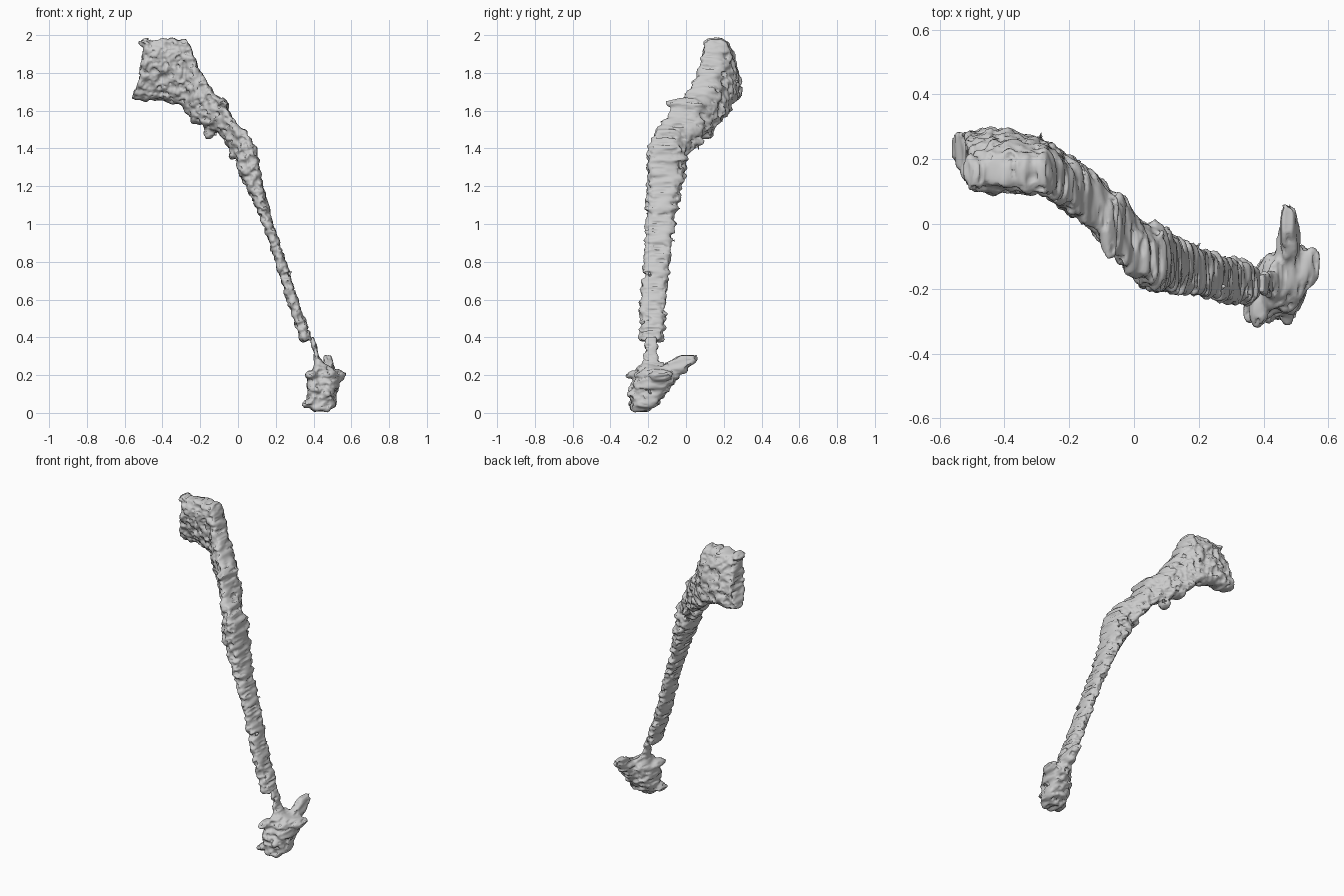
import bpy, bmesh, math
from mathutils import Vector, noise


def spow(v, p):
    return math.copysign(abs(v) ** p, v)


def loft(name, sections, sides=44, step=0.011, power=0.65, rough=0.024):
    """Skin oval slices; a section is edge point A, edge point B (x, y, z), half depth in y."""
    rows = []
    for (a0, b0, h0), (a1, b1, h1) in zip(sections, sections[1:]):
        a0, b0, a1, b1 = Vector(a0), Vector(b0), Vector(a1), Vector(b1)
        n = max(2, math.ceil(max((a1 - a0).length, (b1 - b0).length) / step))
        for i in range(n):
            t = i / n
            rows.append((a0.lerp(a1, t), b0.lerp(b1, t), h0 + (h1 - h0) * t))
    a, b, h = sections[-1]
    rows.append((Vector(a), Vector(b), h))

    bm = bmesh.new()
    rings = []
    for a, b, h in rows:
        mid, half = (a + b) / 2, (a - b) / 2
        ring = []
        for k in range(sides):
            ang = 2 * math.pi * k / sides
            c, s = spow(math.cos(ang), power), spow(math.sin(ang), power)
            p = mid + half * c + Vector((0, h * s, 0))
            # scan-like roughness: strong along y, fine in x and z
            depth = noise.noise((p.x * 22, p.y * 5, p.z * 42))
            depth += 0.6 * noise.noise((p.x * 50, p.y * 8 + 7, p.z * 75))
            p.y += s * min(h, 0.1) / 0.1 * rough * depth * 1.3
            ring.append(bm.verts.new(p))
        rings.append(ring)
    for r0, r1 in zip(rings, rings[1:]):
        for k in range(sides):
            j = (k + 1) % sides
            bm.faces.new((r0[k], r0[j], r1[j], r1[k]))
    for ring in (rings[0], rings[-1]):
        centre = bm.verts.new(sum((v.co for v in ring), Vector()) / sides)
        for k in range(sides):
            bm.faces.new((ring[k], ring[(k + 1) % sides], centre))
    bmesh.ops.recalc_face_normals(bm, faces=bm.faces)
    mesh = bpy.data.meshes.new(name)
    bm.to_mesh(mesh)
    bm.free()
    ob = bpy.data.objects.new(name, mesh)
    bpy.context.collection.objects.link(ob)
    return ob


def knob(x, y, z, rx, ry, rz):
    """Flattened ball from stacked ovals."""
    return loft("knob", [((x + rx * math.cos(t), y, z + rz * math.sin(t)),
                          (x - rx * math.cos(t), y, z + rz * math.sin(t)), ry * math.cos(t))
                         for t in (-1.45, -0.9, -0.4, 0, 0.4, 0.9, 1.45)], sides=24)


def fuse(name, parts):
    """Join parts into one skin, then pit and roughen it."""
    bpy.ops.object.select_all(action='DESELECT')
    for ob in parts:
        ob.select_set(True)
    bpy.context.view_layer.objects.active = parts[0]
    bpy.ops.object.join()
    ob = parts[0]
    ob.name = name
    mod = ob.modifiers.new("skin", 'REMESH')
    mod.mode, mod.voxel_size = 'VOXEL', 0.008
    bpy.ops.object.modifier_apply(modifier=mod.name)
    for v in ob.data.vertices:
        c = v.co
        bump = noise.noise((c.x * 34, c.y * 9, c.z * 34))
        pit = max(0, noise.noise((c.x * 55 + 5, c.y * 12, c.z * 70)) - 0.22)
        v.co = c + v.normal * (0.011 * bump - 0.035 * pit)
        v.co.z = min(max(v.co.z, 0.0), 2.0)
    for f in ob.data.polygons:
        f.use_smooth = True


# Broad head plate bending down into the long shaft
head = loft("head", [
    ((-0.515, 0.23, 1.76), (-0.565, 0.235, 1.665), 0.05),
    ((-0.51, 0.18, 1.89), (-0.54, 0.235, 1.655), 0.065),
    ((-0.48, 0.155, 1.965), (-0.51, 0.235, 1.65), 0.072),
    ((-0.38, 0.155, 1.985), (-0.42, 0.235, 1.655), 0.08),
    ((-0.27, 0.155, 1.98), (-0.30, 0.205, 1.625), 0.078),
    ((-0.20, 0.12, 1.81), (-0.25, 0.16, 1.56), 0.084),
    ((-0.12, 0.06, 1.69), (-0.16, 0.10, 1.51), 0.088),
    ((-0.06, 0.0, 1.63), (-0.10, 0.05, 1.48), 0.097),
    ((-0.01, -0.06, 1.53), (-0.05, -0.01, 1.40), 0.10),
    ((0.05, -0.11, 1.49), (-0.01, -0.06, 1.35), 0.09),
])
shaft = loft("shaft", [
    ((0.04, -0.12, 1.49), (-0.015, -0.08, 1.36), 0.08),
    ((0.10, -0.11, 1.41), (0.0, -0.09, 1.27), 0.10),
    ((0.12, -0.115, 1.27), (0.055, -0.11, 1.17), 0.09),
    ((0.17, -0.13, 1.05), (0.122, -0.13, 1.02), 0.078),
    ((0.255, -0.155, 0.80), (0.203, -0.155, 0.78), 0.07),
    ((0.325, -0.175, 0.58), (0.268, -0.175, 0.57), 0.067),
    ((0.395, -0.185, 0.385), (0.33, -0.185, 0.375), 0.06),
])
fuse("shaft_and_head", [
    head, shaft,
    knob(-0.49, 0.155, 1.96, 0.032, 0.055, 0.026),
    knob(-0.15, 0.11, 1.485, 0.035, 0.045, 0.035),
    knob(-0.21, 0.14, 1.555, 0.045, 0.06, 0.03),
    knob(-0.08, -0.01, 1.635, 0.033, 0.09, 0.03),
    knob(-0.03, -0.05, 1.37, 0.022, 0.05, 0.03)])

# Narrow link, lumpy foot, backward horn and side lobe
neck = loft("neck", [
    ((0.402, -0.185, 0.40), (0.375, -0.185, 0.40), 0.035),
    ((0.425, -0.185, 0.32), (0.40, -0.185, 0.32), 0.035),
    ((0.46, -0.185, 0.22), (0.40, -0.185, 0.22), 0.05),
], sides=24)
foot = loft("foot", [
    ((0.48, -0.24, 0.008), (0.40, -0.24, 0.008), 0.045),
    ((0.52, -0.215, 0.04), (0.36, -0.235, 0.04), 0.068),
    ((0.525, -0.175, 0.11), (0.37, -0.215, 0.11), 0.095),
    ((0.54, -0.145, 0.18), (0.365, -0.215, 0.18), 0.095),
    ((0.525, -0.15, 0.22), (0.385, -0.20, 0.22), 0.09),
    ((0.46, -0.165, 0.265), (0.41, -0.18, 0.265), 0.05),
])
horn = loft("horn", [
    ((0.51, -0.14, 0.15), (0.44, -0.14, 0.15), 0.07),
    ((0.51, -0.10, 0.205), (0.44, -0.10, 0.205), 0.085),
    ((0.51, -0.055, 0.25), (0.445, -0.055, 0.25), 0.085),
    ((0.505, -0.01, 0.28), (0.45, -0.01, 0.28), 0.07),
    ((0.49, 0.015, 0.308), (0.46, 0.015, 0.308), 0.045),
], sides=28)
lobe = loft("lobe", [
    ((0.51, -0.14, 0.235), (0.51, -0.14, 0.13), 0.075),
    ((0.545, -0.135, 0.22), (0.545, -0.135, 0.165), 0.065),
    ((0.572, -0.13, 0.212), (0.57, -0.13, 0.185), 0.035),
], sides=28, power=0.85)
fuse("foot", [foot, neck, horn, lobe,
              knob(0.367, -0.26, 0.045, 0.027, 0.045, 0.024),
              knob(0.385, -0.25, 0.2, 0.03, 0.06, 0.03)])
